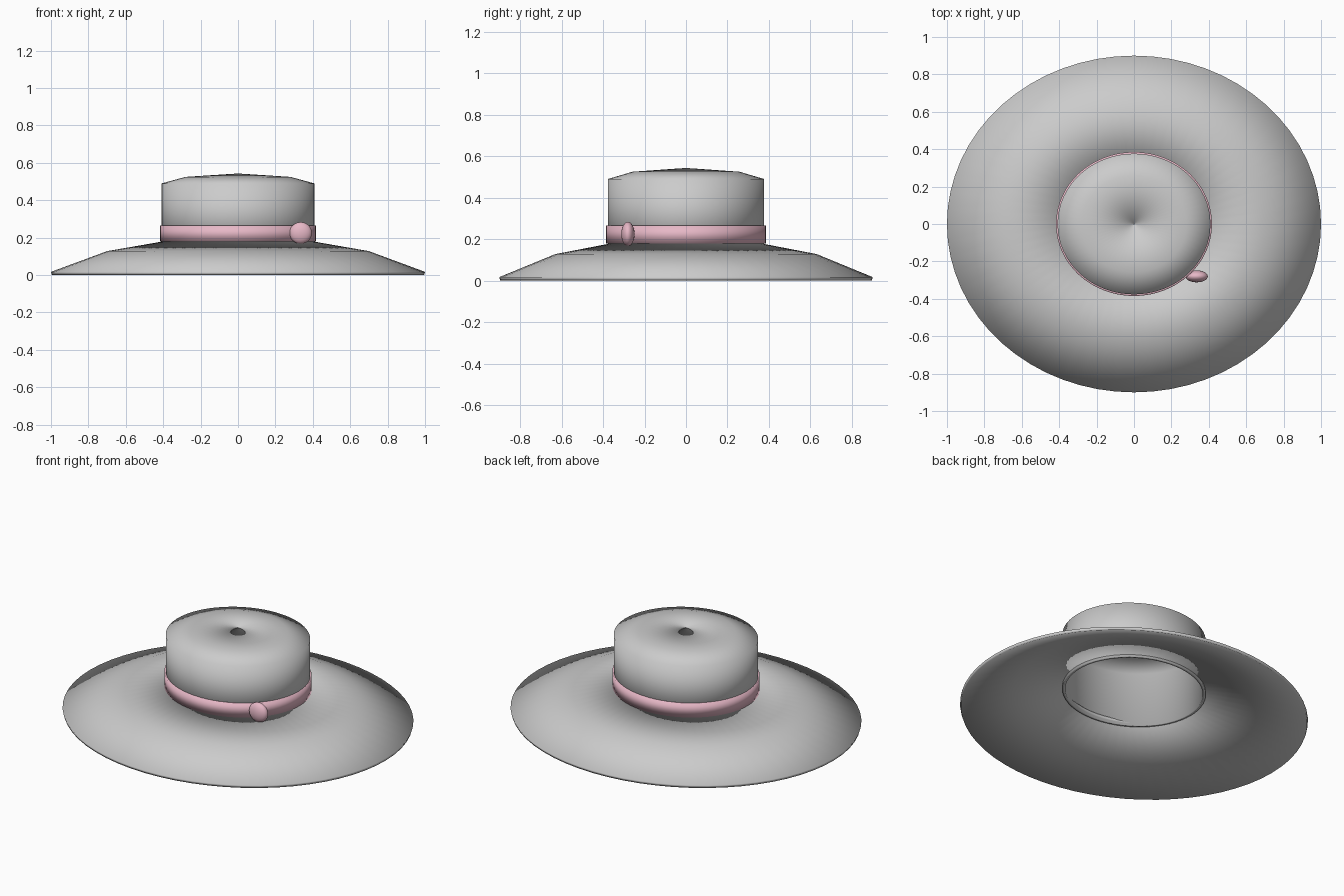
import bpy, bmesh, math

if "Cube" in bpy.data.objects:
    bpy.data.objects.remove(bpy.data.objects["Cube"])

SEGMENTS = 64


def material(name, rgb):
    m = bpy.data.materials.new(name)
    m.diffuse_color = (*rgb, 1.0)
    m.use_nodes = True
    m.node_tree.nodes["Principled BSDF"].inputs["Base Color"].default_value = m.diffuse_color
    return m


grey = material("grey_felt", (0.6, 0.6, 0.6))
pink = material("pink_ribbon", (0.8, 0.48, 0.57))


def lathe(name, profile, y_scale, mat, closed=True):
    """Revolve (radius, z) points into an oval ring with smooth faces."""
    bm = bmesh.new()
    rings = []
    for r, z in profile:
        ring = []
        for i in range(SEGMENTS):
            a = 2 * math.pi * i / SEGMENTS
            ring.append(bm.verts.new((r * math.cos(a), r * y_scale * math.sin(a), z)))
        rings.append(ring)
    count = len(rings) if closed else len(rings) - 1
    for k in range(count):
        lower, upper = rings[k], rings[(k + 1) % len(rings)]
        for i in range(SEGMENTS):
            j = (i + 1) % SEGMENTS
            bm.faces.new((lower[i], lower[j], upper[j], upper[i])).smooth = True
    bmesh.ops.recalc_face_normals(bm, faces=bm.faces)
    mesh = bpy.data.meshes.new(name)
    bm.to_mesh(mesh)
    bm.free()
    mesh.materials.append(mat)
    obj = bpy.data.objects.new(name, mesh)
    bpy.context.collection.objects.link(obj)
    return obj


# Wide drooping brim, a thin shell with a hole for the crown
lathe("brim", [(0.40, 0.18), (0.70, 0.128), (1.00, 0.017),
               (0.995, 0.0), (0.695, 0.110), (0.398, 0.162)], 0.90, grey)

# Hollow crown, pinched at the centre of its top
lathe("crown", [(0.409, 0.147), (0.409, 0.49), (0.28, 0.525), (0.002, 0.543),
                (0.002, 0.525), (0.275, 0.507), (0.392, 0.476), (0.392, 0.147)],
      0.92, grey)

# Ribbon around the crown
lathe("hat_band", [(0.417, 0.18), (0.417, 0.265), (0.400, 0.265), (0.400, 0.18)],
      0.923, pink)

# Flattened button on the ribbon
bpy.ops.mesh.primitive_uv_sphere_add(segments=24, ring_count=16, radius=1,
                                     location=(0.335, -0.28, 0.225))
button = bpy.context.object
button.name = "band_button"
button.scale = (0.06, 0.032, 0.058)
button.data.materials.append(pink)
bpy.ops.object.shade_smooth()
